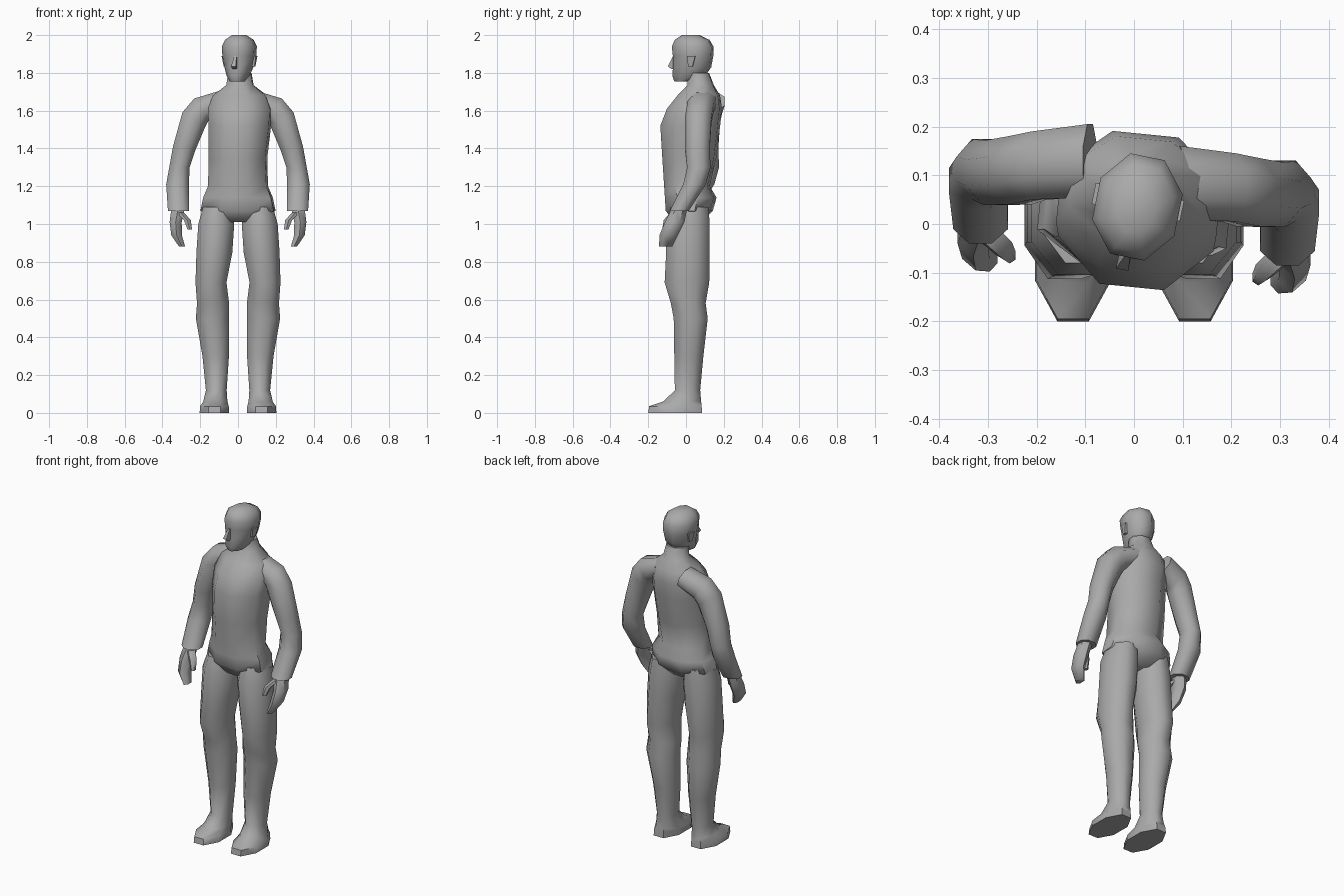
import bpy, bmesh, math
from mathutils import Vector

if "Cube" in bpy.data.objects:
    bpy.data.objects.remove(bpy.data.objects["Cube"])

grey = bpy.data.materials.new("plain grey")
grey.use_nodes = True
grey.diffuse_color = (0.4, 0.4, 0.4, 1)
grey.node_tree.nodes["Principled BSDF"].inputs["Base Color"].default_value = (0.4, 0.4, 0.4, 1)


def loft(name, rings, yaw=0, sides=8, mirror=1, shift=0):
    """Skin through rings of (x, y, z, half width, half depth, tilt in degrees)."""
    bm = bmesh.new()
    loops = []
    for x, y, z, rx, ry, *tilt in rings:
        t = math.radians(tilt[0]) if tilt else 0
        loop = []
        for i in range(sides):
            a = (i + 0.5) * math.tau / sides
            u = rx * math.cos(a) / math.cos(math.pi / sides)
            v = ry * math.sin(a) / math.cos(math.pi / sides)
            # turn about the vertical through the ring centre
            px = u * math.cos(yaw) - v * math.sin(yaw)
            py = u * math.sin(yaw) + v * math.cos(yaw)
            co = Vector((mirror * (x + px * math.cos(t)), y + py + shift, z + px * math.sin(t)))
            loop.append(bm.verts.new(co))
        loops.append(loop)
    for a, b in zip(loops, loops[1:]):
        for i in range(sides):
            j = (i + 1) % sides
            bm.faces.new((a[i], a[j], b[j], b[i]))
    bm.faces.new(loops[0])
    bm.faces.new(loops[-1])
    bmesh.ops.recalc_face_normals(bm, faces=bm.faces)
    mesh = bpy.data.meshes.new(name)
    bm.to_mesh(mesh)
    bm.free()
    mesh.materials.append(grey)
    obj = bpy.data.objects.new(name, mesh)
    bpy.context.collection.objects.link(obj)
    bpy.ops.object.select_all(action='DESELECT')
    obj.select_set(True)
    bpy.context.view_layer.objects.active = obj
    bpy.ops.object.shade_smooth_by_angle(angle=math.radians(55))
    return obj


def section(z, half_width, front, back, x=0):
    """Level ring given by its front and back limits."""
    return (x, (front + back) / 2, z, half_width, (back - front) / 2)


# Torso, from crotch to neck, turned slightly to its right
loft("torso", [
    section(1.01, .09, -.06, .08),
    section(1.07, .195, -.10, .135),
    section(1.14, .18, -.105, .155),
    section(1.2, .155, -.11, .12),
    section(1.35, .15, -.12, .155),
    section(1.52, .16, -.13, .175, .01),
    section(1.61, .165, -.095, .185, .01),
    section(1.68, .14, -.04, .175, .01),
    section(1.735, .07, .01, .145, .01),
    section(1.8, .06, .01, .12, .01),
], yaw=-.1)

# Head, turned to its right
turn = -.2
loft("head", [
    section(1.755, .035, -.06, .04, -.005),
    section(1.785, .055, -.07, .10, 0),
    section(1.83, .07, -.065, .13, .005),
    section(1.89, .083, -.065, .14, .007),
    section(1.94, .086, -.07, .14, .007),
    section(1.975, .07, -.055, .12, .007),
    section(2.0, .035, -.02, .07, .007),
], yaw=turn)
loft("nose", [
    (-.012, -.06, 1.89, .006, .008),
    (-.02, -.072, 1.835, .013, .022),
    (-.017, -.064, 1.82, .01, .012),
], yaw=turn, sides=4)

for side, word, shift in ((1, "left", 0), (-1, "right", .045)):
    # Ear close to the skull
    loft(word + "_ear", [
        (.074 + side * .008, .04 - side * .016, 1.835, .008, .012),
        (.081 + side * .008, .045 - side * .016, 1.89, .01, .022),
    ], yaw=turn * side, sides=4, mirror=side)

    # Leg running into the foot
    loft(word + "_leg", [
        (.11, .02, 1.09, .075, .10),
        (.115, .01, 1.0, .095, .115),
        (.125, .01, .85, .095, .115),
        (.143, .005, .69, .082, .118),
        (.132, .012, .58, .085, .092),
        (.135, .025, .5, .088, .09),
        (.118, .015, .3, .07, .077),
        (.115, .008, .12, .055, .067),
        section(.06, .064, -.12, .08, .12),
        section(.035, .076, -.195, .083, .125),
        section(0, .078, -.2, .085, .125),
    ], mirror=side)

    # Arm from inside the shoulder to the cuff
    loft(word + "_arm", [
        (.09, .085, 1.65, .055, .075, 75),
        (.195, .075, 1.605, .07, .07, 58),
        (.235, .065, 1.55, .072, .07, 35),
        (.285, .06, 1.4, .06, .066, 10),
        (.31, .068, 1.3, .054, .062),
        (.32, .045, 1.21, .06, .06),
        (.315, -.035, 1.07, .056, .05),
    ], mirror=side, shift=shift)

    # Hand with curled fingers, and thumb
    loft(word + "_hand", [
        (.318, -.035, 1.08, .035, .035),
        (.33, -.06, 1.01, .032, .045),
        (.325, -.092, .94, .028, .042),
        (.296, -.108, .88, .016, .03),
    ], mirror=side, shift=shift, sides=6)
    loft(word + "_thumb", [
        (.305, -.06, 1.06, .02, .022),
        (.268, -.095, 1.02, .018, .02),
        (.255, -.11, .97, .012, .014),
    ], mirror=side, shift=shift, sides=6)
